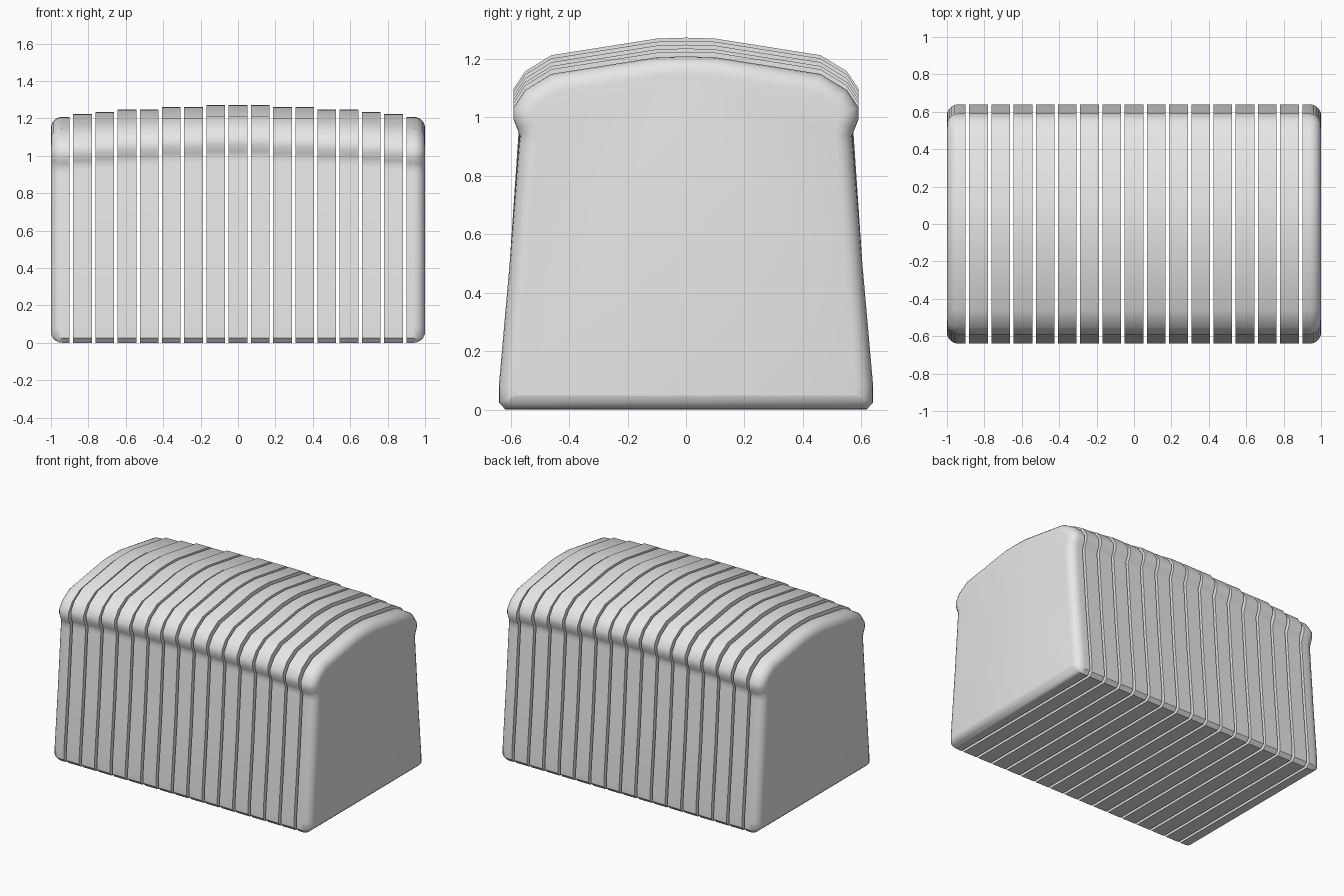
import bpy
import math
from mathutils import Vector

cube = bpy.data.objects.get("Cube")
if cube:
    bpy.data.objects.remove(cube)

mat = bpy.data.materials.new("plain grey")
mat.use_nodes = True
COLOUR = (0.8, 0.8, 0.8, 1)
mat.diffuse_color = COLOUR
mat.node_tree.nodes["Principled BSDF"].inputs["Base Color"].default_value = COLOUR

WIDTH, COUNT = 0.1, 17
PITCH = (2 - WIDTH) / (COUNT - 1)
# Crown height of each slice, from the middle outwards
CROWN = [1.272, 1.272, 1.261, 1.261, 1.248, 1.248, 1.235, 1.224, 1.208]

LOWER = [(0.617, 0), (0.64, 0.025), (0.64, 0.08), (0.603, 0.5)]
# Upper crust, measured down from the crown
UPPER = [(0.571, -0.3), (0.568, -0.272), (0.576, -0.25), (0.59, -0.215),
         (0.59, -0.175), (0.55, -0.115), (0.46, -0.06), (0.1, -0.003)]


def outline(crown):
    half = [Vector(p) for p in LOWER]
    half += [Vector((y, crown + z)) for y, z in UPPER]
    mirrored = [Vector((-p.x, p.y)) for p in reversed(half)]
    return half + [Vector((0, crown))] + mirrored


def inset(points, d):
    """Move every point of a counter-clockwise outline inwards by d."""
    result = []
    n = len(points)
    for i, p in enumerate(points):
        a = (p - points[i - 1]).normalized()
        b = (points[(i + 1) % n] - p).normalized()
        na, nb = Vector((-a.y, a.x)), Vector((-b.y, b.x))
        result.append(p + (na + nb) * d / (1 + na.dot(nb)))
    return result


def build_slice(name, x, crown, rounded):
    """Extrude the loaf outline; rounded is the outer side, -1, 0 or 1."""
    base = outline(crown)
    side = rounded or 1
    rings = [(-WIDTH / 2, 0)]
    if rounded:
        r, steps = 0.06, 5
        for k in range(steps + 1):
            t = math.pi / 2 * k / steps
            rings.append((WIDTH / 2 - r + r * math.sin(t), r * (1 - math.cos(t))))
    else:
        rings.append((WIDTH / 2, 0))
    n = len(base)
    verts, faces = [], []
    for dx, d in rings:
        verts += [(x + side * dx, p.x, p.y) for p in inset(base, d)]
    for k in range(len(rings) - 1):
        for i in range(n):
            j = (i + 1) % n
            faces.append((k * n + i, k * n + j, (k + 1) * n + j, (k + 1) * n + i))
    faces.append(tuple(reversed(range(n))))
    faces.append(tuple(range(len(verts) - n, len(verts))))
    if side < 0:
        faces = [tuple(reversed(f)) for f in faces]
    mesh = bpy.data.meshes.new(name)
    mesh.from_pydata(verts, [], faces)
    mesh.materials.append(mat)
    obj = bpy.data.objects.new(name, mesh)
    bpy.context.collection.objects.link(obj)
    return obj


# Row of bread slices with a rounded heel at each end
middle = COUNT // 2
slices = []
for i in range(-middle, middle + 1):
    if abs(i) == middle:
        name, end = ("left_heel", 1) if i > 0 else ("right_heel", -1)
    else:
        name, end = f"bread_slice_{i + middle}", 0
    slices.append(build_slice(name, i * PITCH, CROWN[abs(i)], end))

bpy.ops.object.select_all(action="DESELECT")
for obj in slices:
    obj.select_set(True)
bpy.context.view_layer.objects.active = slices[0]
bpy.ops.object.shade_smooth_by_angle(angle=math.radians(40))
